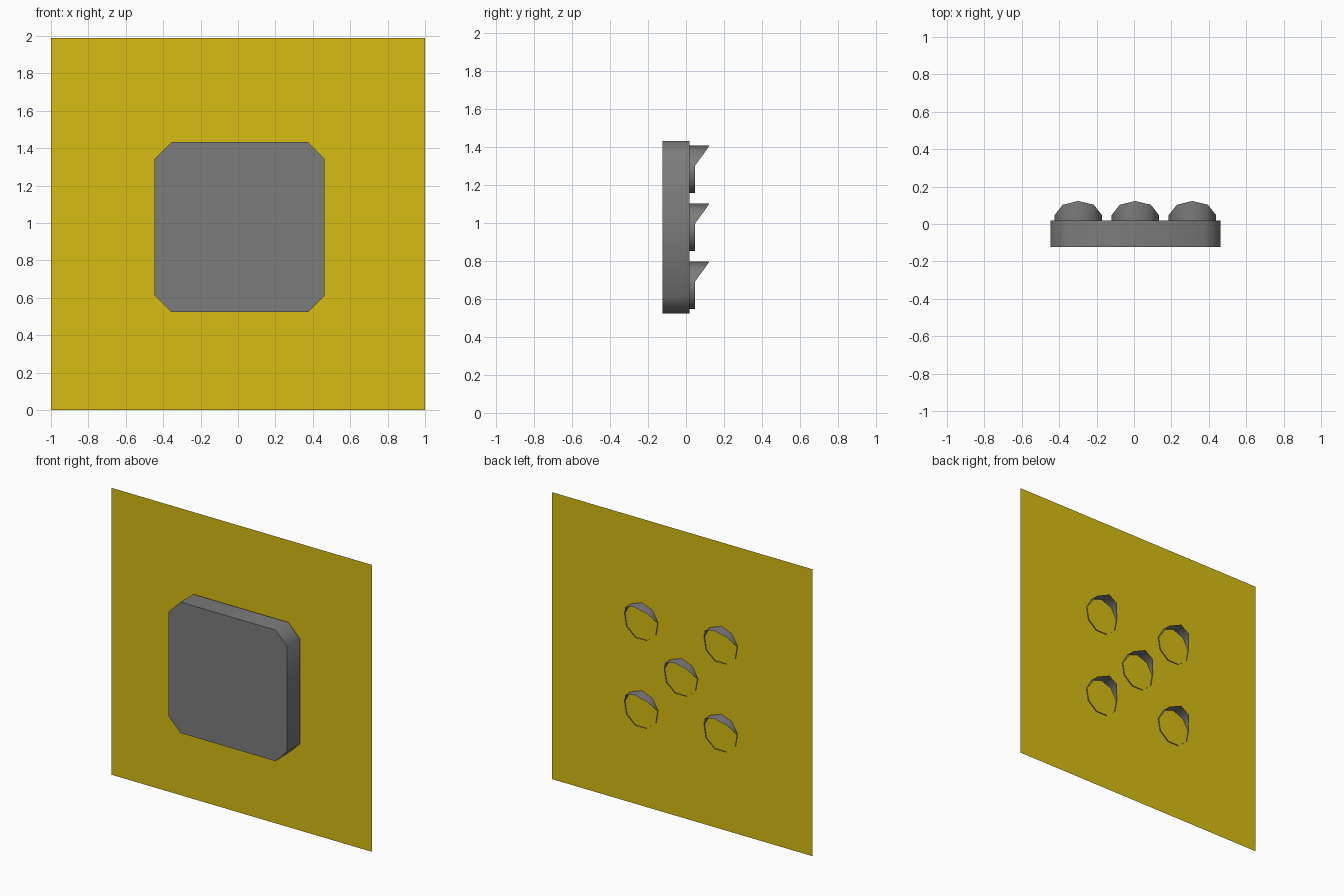
import bpy, bmesh, math

if "Cube" in bpy.data.objects:
    bpy.data.objects.remove(bpy.data.objects["Cube"])


def material(name, rgb):
    m = bpy.data.materials.new(name)
    m.diffuse_color = (*rgb, 1)
    m.use_nodes = True
    m.node_tree.nodes["Principled BSDF"].inputs["Base Color"].default_value = m.diffuse_color
    return m


YELLOW = material("sign yellow", (0.68, 0.51, 0.006))
GREY = material("housing grey", (0.2, 0.2, 0.2))


def make(name, bm, mat, smooth=True):
    me = bpy.data.meshes.new(name)
    bm.to_mesh(me)
    bm.free()
    me.materials.append(mat)
    ob = bpy.data.objects.new(name, me)
    bpy.context.collection.objects.link(ob)
    if smooth:
        bpy.ops.object.select_all(action='DESELECT')
        ob.select_set(True)
        bpy.context.view_layer.objects.active = ob
        bpy.ops.object.shade_smooth_by_angle(angle=math.radians(50))
    return ob


# backing board: a thin sheet without thickness
bm = bmesh.new()
bm.faces.new([bm.verts.new((x, 0.04, z))
              for x, z in ((-1, 0), (1, 0), (1, 1.99), (-1, 1.99))])
make("backing_board", bm, YELLOW, smooth=False)

# housing: square block with cut corners
CX, CZ, HALF, CUT = 0.009, 0.978, 0.4545, 0.09
FRONT, BACK = -0.123, 0.018
a, b = HALF, HALF - CUT
outline = [(-b, -a), (b, -a), (a, -b), (a, b), (b, a), (-b, a), (-a, b), (-a, -b)]
bm = bmesh.new()
face = bm.faces.new([bm.verts.new((CX + x, FRONT, CZ + z)) for x, z in outline])
ext = bmesh.ops.extrude_face_region(bm, geom=[face], use_keep_orig=True)
for v in ext["geom"]:
    if isinstance(v, bmesh.types.BMVert):
        v.co.y = BACK
bmesh.ops.recalc_face_normals(bm, faces=bm.faces)
make("housing", bm, GREY)


# lamp hood: open nine-sided tube whose rim reaches out at the top
def hood(name, cx, cz, r=0.129, sides=9):
    reach = {0: 0.123, 1: 0.103}          # rim depth by steps from the top
    bm = bmesh.new()
    rings = []
    for i in range(sides):
        t = math.tau * i / sides
        x, z = cx + r * math.sin(t), cz + r * math.cos(t)
        rim = reach.get(min(i, sides - i), 0.047)
        rings.append((bm.verts.new((x, BACK, z)), bm.verts.new((x, rim, z))))
    for i in range(sides):
        (p, q), (s, t) = rings[i], rings[(i + 1) % sides]
        bm.faces.new((p, q, t, s))
    bmesh.ops.recalc_face_normals(bm, faces=bm.faces)
    make(name, bm, GREY)


# one hood in the middle and one at each corner
STEP = 0.305
hood("hood_centre", 0.007, 0.974)
for side, sx in (("left", -1), ("right", 1)):
    for level, sz in (("lower", -1), ("upper", 1)):
        hood(f"hood_{level}_{side}", 0.007 + sx * STEP, 0.974 + sz * STEP)
